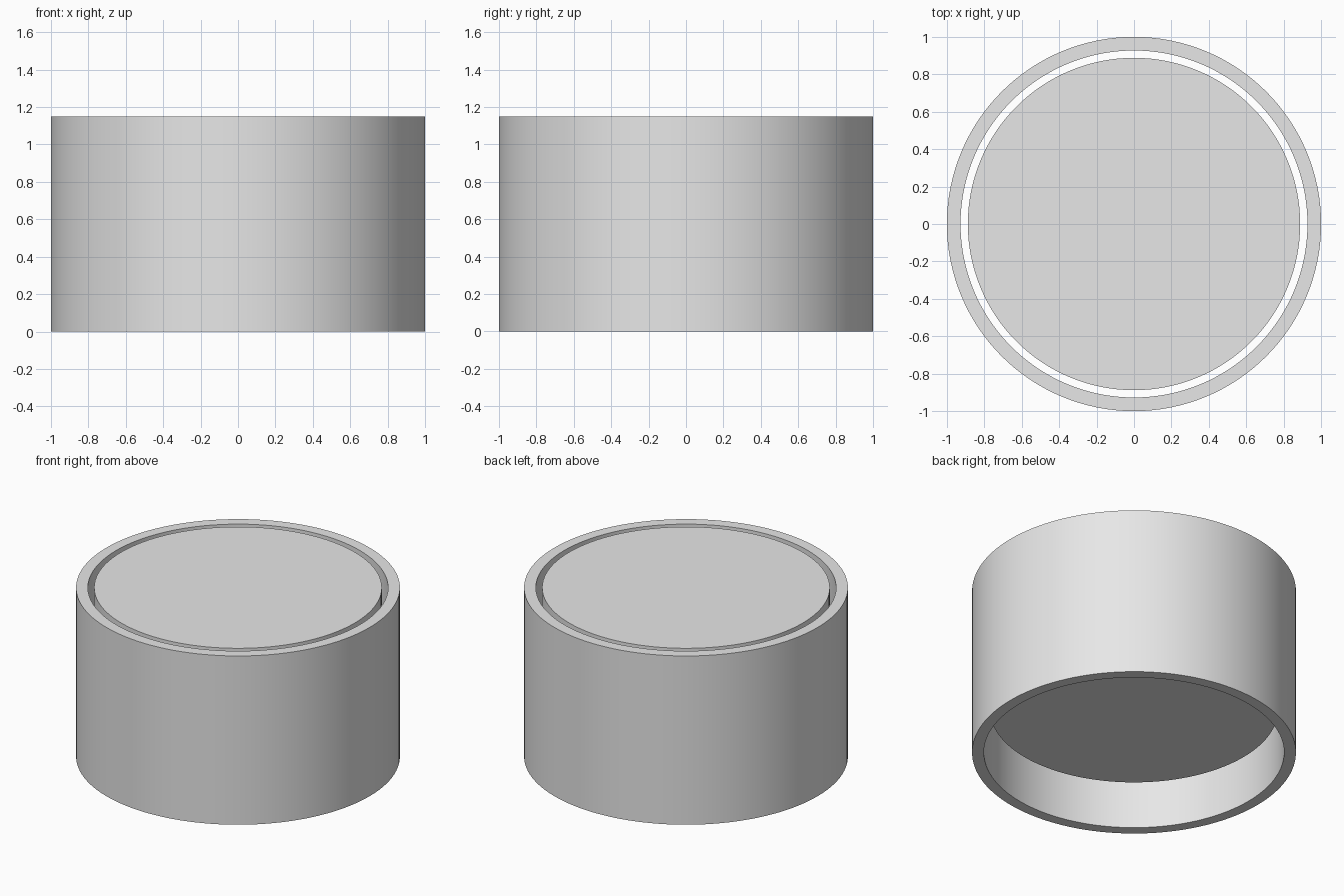
import bpy
import bmesh
import math

SEGMENTS = 128
HEIGHT = 1.15

cube = bpy.data.objects.get("Cube")
if cube:
    bpy.data.objects.remove(cube, do_unlink=True)

# Single grey material
grey = bpy.data.materials.new("light_grey")
grey.use_nodes = True
colour = (0.8, 0.8, 0.8, 1)
grey.diffuse_color = colour
grey.node_tree.nodes["Principled BSDF"].inputs["Base Color"].default_value = colour


def finish(name, bm):
    """Turn a bmesh into a smooth-sided object with sharp rims."""
    bmesh.ops.recalc_face_normals(bm, faces=bm.faces)
    mesh = bpy.data.meshes.new(name)
    bm.to_mesh(mesh)
    bm.free()
    mesh.materials.append(grey)
    obj = bpy.data.objects.new(name, mesh)
    bpy.context.collection.objects.link(obj)
    bpy.ops.object.select_all(action="DESELECT")
    obj.select_set(True)
    bpy.context.view_layer.objects.active = obj
    bpy.ops.object.shade_smooth_by_angle(angle=math.radians(30))


def circle(bm, radius, z):
    step = math.tau / SEGMENTS
    return [bm.verts.new((radius * math.cos(i * step), radius * math.sin(i * step), z))
            for i in range(SEGMENTS)]


def bridge(bm, a, b):
    for i in range(SEGMENTS):
        j = (i + 1) % SEGMENTS
        bm.faces.new((a[i], a[j], b[j], b[i]))


# Outer sleeve: an open tube with a rectangular wall section
bm = bmesh.new()
section = [(1, 0), (1, HEIGHT), (0.927, HEIGHT), (0.927, 0)]
loops = [circle(bm, r, z) for r, z in section]
for k, loop in enumerate(loops):
    bridge(bm, loop, loops[(k + 1) % len(loops)])
finish("outer_sleeve", bm)

# Inner core: a solid cylinder, flush at the top and raised off the ground
bm = bmesh.new()
low, high = circle(bm, 0.888, 0.30), circle(bm, 0.888, HEIGHT)
bridge(bm, low, high)
bm.faces.new(low)
bm.faces.new(high)
finish("inner_core", bm)
